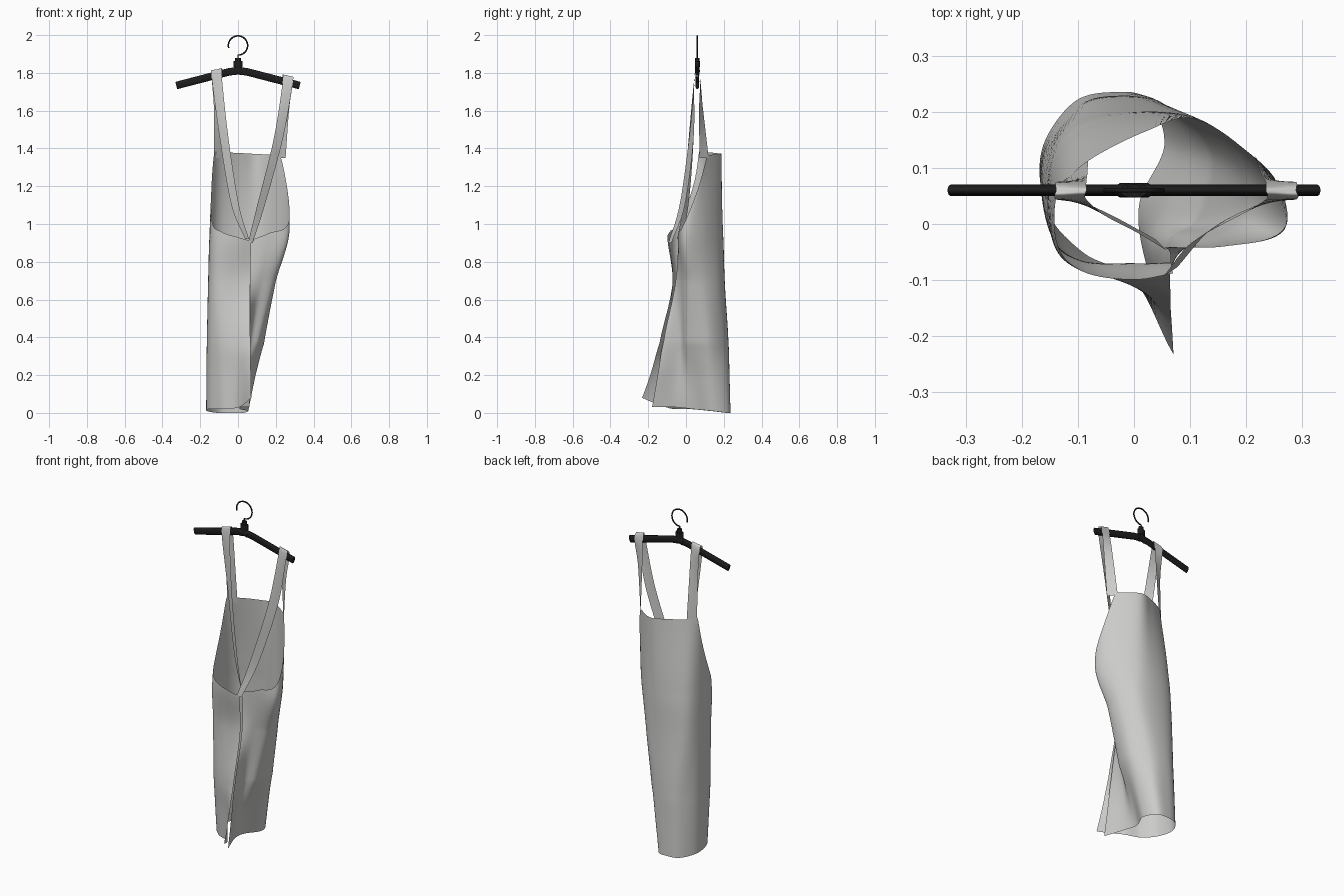
import bpy
import bmesh
import math
from mathutils import Vector

old_cube = bpy.data.objects.get("Cube")
if old_cube:
    bpy.data.objects.remove(old_cube, do_unlink=True)

HANGER_Y = 0.06


def make_material(name, colour):
    mat = bpy.data.materials.new(name)
    mat.use_nodes = True
    mat.diffuse_color = colour
    mat.node_tree.nodes["Principled BSDF"].inputs["Base Color"].default_value = colour
    return mat


cloth = make_material("light grey cloth", (0.6, 0.6, 0.59, 1))
black = make_material("black plastic", (0.012, 0.012, 0.012, 1))


def spline(values, t):
    """Smooth curve through evenly spaced values, t counted in values."""
    last = len(values) - 1
    i = min(max(int(t), 0), last - 1)
    f = t - i
    b, c = values[i], values[i + 1]
    a = values[i - 1] if i > 0 else b * 2 - c
    d = values[i + 2] if i + 2 <= last else c * 2 - b
    return (b * 2 + (c - a) * f + (a * 2 - b * 5 + c * 4 - d) * f ** 2
            + (b * 3 - a - c * 3 + d) * f ** 3) * 0.5


def sheet(name, rows, mat):
    """Grid surface from equal rows of points."""
    bm = bmesh.new()
    grid = [[bm.verts.new(p) for p in row] for row in rows]
    for low, high in zip(grid, grid[1:]):
        for k in range(len(low) - 1):
            bm.faces.new((low[k], high[k], high[k + 1], low[k + 1]))
    for face in bm.faces:
        face.smooth = True
    mesh = bpy.data.meshes.new(name)
    bm.to_mesh(mesh)
    bm.free()
    mesh.materials.append(mat)
    obj = bpy.data.objects.new(name, mesh)
    bpy.context.collection.objects.link(obj)
    return obj


def rod(name, points, radius, mat, flatten=1.0):
    """Round or flattened rod along a path in the hanger plane."""
    curve = bpy.data.curves.new(name, "CURVE")
    curve.dimensions = "3D"
    curve.bevel_depth = radius
    curve.bevel_resolution = 3
    curve.use_fill_caps = True
    path = curve.splines.new("POLY")
    path.points.add(len(points) - 1)
    for point, (x, z) in zip(path.points, points):
        point.co = (x, 0, z, 1)
    path.use_smooth = True
    curve.materials.append(mat)
    obj = bpy.data.objects.new(name, curve)
    obj.location.y = HANGER_Y
    obj.scale.y = flatten
    bpy.context.collection.objects.link(obj)
    return obj


# Wrapped body: cross-sections run from the front opening round the -x side,
# the back and the +x side to the opening again
levels = [0, 0.2, 0.37, 0.7, 0.95, 1.37]
sections = [
    [(.072, -.262), (.005, -.105), (-.09, -.05), (-.155, .025), (-.165, .13), (-.11, .215),
     (-.04, .235), (.025, .222), (.052, .14), (.005, .04), (.015, -.055), (.06, -.185)],
    [(.068, -.19), (.003, -.108), (-.095, -.06), (-.155, .01), (-.163, .125), (-.105, .21),
     (-.03, .23), (.05, .215), (.093, .13), (.055, .03), (.03, -.045), (.06, -.15)],
    [(.065, -.14), (0, -.11), (-.1, -.07), (-.155, 0), (-.16, .12), (-.1, .205),
     (-.02, .225), (.07, .205), (.137, .12), (.112, .01), (.062, -.03), (.06, -.12)],
    [(.065, -.07), (0, -.07), (-.095, -.065), (-.148, -.02), (-.155, .1), (-.11, .18),
     (0, .205), (.12, .185), (.192, .1), (.192, .01), (.12, -.03), (.065, -.055)],
    [(.07, -.09), (0, -.1), (-.09, -.085), (-.141, -.033), (-.147, .09), (-.1, .165),
     (.02, .195), (.13, .18), (.235, .09), (.268, -.01), (.16, -.04), (.052, -.04)],
    [(.07, -.07), (0, -.08), (-.09, -.05), (-.13, .03), (-.125, .07), (-.08, .115),
     (.02, .165), (.11, .187), (.222, .113), (.25, .072), (.16, -.03), (.05, -.03)],
]
sections = [[Vector(p) for p in section] for section in sections]
hem = [.08, .03, .02, .02, .01, 0, 0, 0, .01, .02, .03, .03]
top_edge = [.91, .93, .96, 1.03, 1.385, 1.38, 1.375, 1.37, 1.365, 1.02, .95, .91]


def body_point(u, z):
    k = 0
    while k < len(levels) - 2 and z > levels[k + 1]:
        k += 1
    t = k + (z - levels[k]) / (levels[k + 1] - levels[k])
    p = spline([spline(section, u) for section in sections], t)
    return Vector((p.x, p.y, z))


def top_height(u):
    # Straight edge across the back, curved armholes and neckline elsewhere
    if 4 <= u <= 8:
        return 1.385 - 0.005 * (u - 4)
    return min(spline(top_edge, u), 1.385)


ROWS, COLUMNS = 60, 99
columns = []
for j in range(COLUMNS + 1):
    u = j * (len(hem) - 1) / COLUMNS
    low, high = spline(hem, u), top_height(u)
    columns.append([body_point(u, low + (high - low) * i / ROWS) for i in range(ROWS + 1)])
sheet("wrapped_body", columns, cloth)


# Straps: from the back corners, over the hanger, down to the front opening
def strap(name, path, widths):
    path = [Vector(p) for p in path]
    widths = [Vector(w) for w in widths]
    rows = []
    steps = 8 * (len(path) - 1)
    for i in range(steps + 1):
        t = i / 8
        middle, half = spline(path, t), spline(widths, t)
        rows.append([middle + half * s for s in (-1, -0.5, 0, 0.5, 1)])
    return sheet(name, rows, cloth)


strap("strap_over_right_arm",
      [(-.104, .095, 1.35), (-.105, .08, 1.6), (-.112, .075, 1.77), (-.112, .06, 1.818),
       (-.112, .044, 1.77), (-.073, .027, 1.45), (-.015, -.001, 1.1), (.048, -.037, .92)],
      [(.022, .018, 0), (.022, .01, 0), (.027, 0, 0), (.027, 0, .007),
       (.027, 0, 0), (.023, -.013, 0), (.02, -.014, 0), (.01, -.01, 0)])
strap("strap_over_left_arm",
      [(.234, .096, 1.35), (.248, .08, 1.6), (.262, .075, 1.74), (.262, .06, 1.785),
       (.262, .044, 1.74), (.213, .028, 1.45), (.122, -.02, 1.1), (.065, -.085, .9)],
      [(.018, -.024, 0), (.022, -.011, 0), (.027, 0, 0), (.027, 0, -.007),
       (.027, 0, 0), (.024, .012, 0), (.02, .014, 0), (.012, .008, 0)])

# Hanger: two drooping arms, a neck with collar, and a wire hook
for side, label in ((1, "left"), (-1, "right")):
    rod("hanger_arm_" + label,
        [(0, 1.812), (side * .05, 1.805), (side * .15, 1.779), (side * .327, 1.733)],
        0.021, black, 0.48)
rod("hanger_joint", [(-.025, 1.807), (0, 1.814), (.025, 1.807)], 0.022, black, 0.6)
rod("hanger_neck", [(0, 1.81), (0, 1.88)], 0.015, black, 0.8)
rod("hanger_collar", [(0, 1.83), (0, 1.862)], 0.025, black, 0.55)

HOOK_RADIUS = 0.051
hook_path = [(0, 1.87)]
for i in range(33):
    angle = math.radians(-90 + 285 * i / 32)
    hook_path.append((HOOK_RADIUS * math.cos(angle), 1.945 + HOOK_RADIUS * math.sin(angle)))
rod("hanger_hook", hook_path, 0.004, black)
